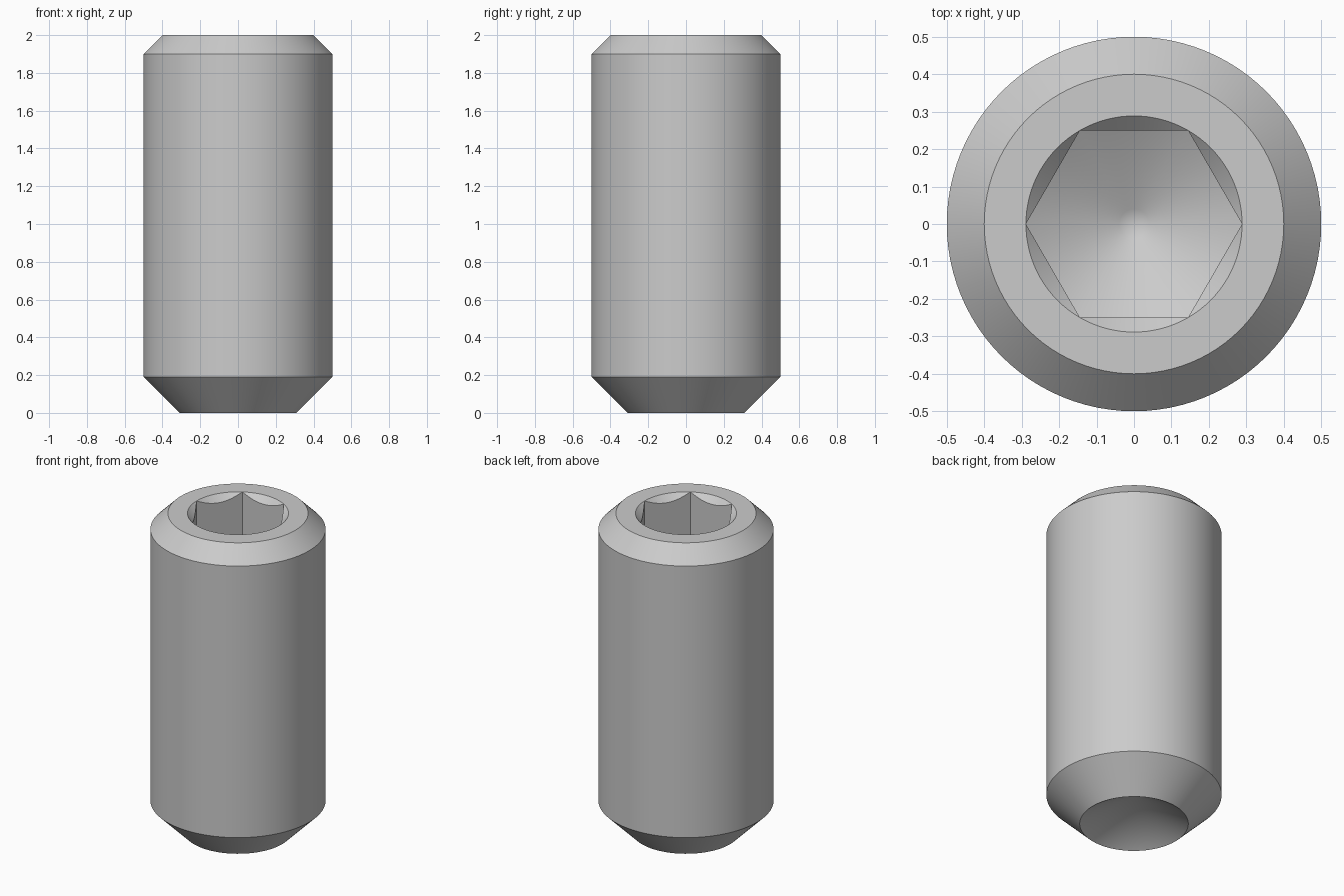
import bpy
import bmesh
from math import cos, sin, tan, pi, radians

cube = bpy.data.objects.get("Cube")
if cube:
    bpy.data.objects.remove(cube)

SEGMENTS = 96            # multiple of six, so the socket corners fall on vertices
HEIGHT = 2.0
FLAT = 0.25              # socket half width across flats
CORNER = FLAT / cos(pi / 6)
SOCKET_FLOOR = HEIGHT - 0.625
SLOPE = tan(radians(30))  # drill point and cup slope
TIP = 0.04


def hex_radius(a):
    return FLAT / cos((a % (pi / 3)) - pi / 6)


def circle(r, z):
    return lambda a: (r, z)


def countersink(a):
    r = hex_radius(a)
    return r, HEIGHT - (CORNER - r)


def socket_bottom(a):
    r = hex_radius(a)
    return r, SOCKET_FLOOR - (CORNER - r) * SLOPE


tip_z = SOCKET_FLOOR - (CORNER - TIP) * SLOPE

# Rings from the cup point, up the outside and down into the hex socket
rings = [
    circle(0.31, 0),
    circle(0.5, 0.19),
    circle(0.5, 1.9),
    circle(0.4, HEIGHT),
    circle(CORNER, HEIGHT),
    countersink,
    socket_bottom,
    circle(TIP, tip_z),
]

bm = bmesh.new()
loops = []
for ring in rings:
    loop = []
    for i in range(SEGMENTS):
        a = 2 * pi * i / SEGMENTS
        r, z = ring(a)
        loop.append(bm.verts.new((r * cos(a), r * sin(a), z)))
    loops.append(loop)

cup_apex = bm.verts.new((0, 0, 0.31 * SLOPE))
socket_apex = bm.verts.new((0, 0, tip_z - TIP * SLOPE / 2))

for i in range(SEGMENTS):
    j = (i + 1) % SEGMENTS
    for low, high in zip(loops, loops[1:]):
        bm.faces.new((low[i], low[j], high[j], high[i]))
    bm.faces.new((loops[0][j], loops[0][i], cup_apex))
    bm.faces.new((loops[-1][i], loops[-1][j], socket_apex))

# The socket corners touch the rim
bmesh.ops.remove_doubles(bm, verts=bm.verts, dist=1e-5)
bmesh.ops.recalc_face_normals(bm, faces=bm.faces)

mesh = bpy.data.meshes.new("set_screw")
bm.to_mesh(mesh)
bm.free()
screw = bpy.data.objects.new("set_screw", mesh)
bpy.context.collection.objects.link(screw)

# Plain grey steel
steel = bpy.data.materials.new("grey_steel")
steel.use_nodes = True
grey = (0.6, 0.6, 0.6, 1)
steel.diffuse_color = grey
steel.node_tree.nodes["Principled BSDF"].inputs["Base Color"].default_value = grey
mesh.materials.append(steel)

bpy.ops.object.select_all(action="DESELECT")
screw.select_set(True)
bpy.context.view_layer.objects.active = screw
bpy.ops.object.shade_smooth_by_angle(angle=radians(25))
